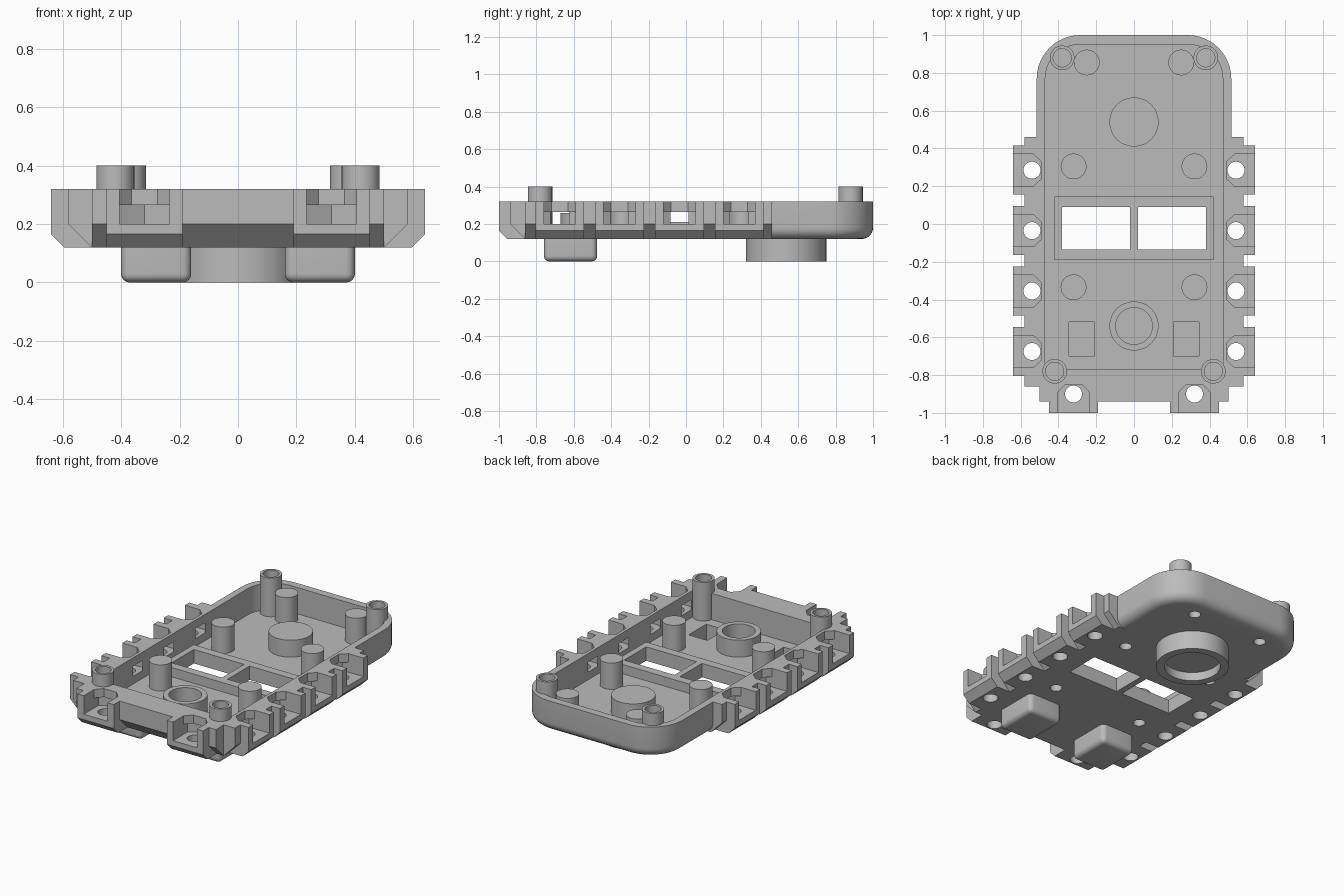
import bpy, bmesh
from math import sin, cos, pi, radians

cube = bpy.data.objects.get("Cube")
if cube:
    bpy.data.objects.remove(cube, do_unlink=True)

grey = bpy.data.materials.new("plain grey")
grey.use_nodes = True
COLOUR = (0.5, 0.5, 0.5, 1)
grey.diffuse_color = COLOUR
grey.node_tree.nodes["Principled BSDF"].inputs["Base Color"].default_value = COLOUR

BOTTOM, FLOOR, RIM = 0.12, 0.15, 0.32
SIDES = (-1, 1)


def prism(name, points, low, high, axis="z", bevel=None, radius=0):
    """Extrude a 2D outline along an axis; bevel chooses edges to round."""
    place = {"x": lambda a, b, h: (h, a, b),
             "y": lambda a, b, h: (a, h, b),
             "z": lambda a, b, h: (a, b, h)}[axis]
    bm = bmesh.new()
    rings = [[bm.verts.new(place(a, b, h)) for a, b in points] for h in (low, high)]
    bm.faces.new(rings[0])
    bm.faces.new(rings[1])
    n = len(points)
    for i in range(n):
        j = (i + 1) % n
        bm.faces.new((rings[0][i], rings[0][j], rings[1][j], rings[1][i]))
    bmesh.ops.recalc_face_normals(bm, faces=bm.faces)
    if bevel:
        bmesh.ops.bevel(bm, geom=[e for e in bm.edges if bevel(e)], offset=radius,
                        segments=6, profile=0.5, affect="EDGES")
    mesh = bpy.data.meshes.new(name)
    bm.to_mesh(mesh)
    bm.free()
    mesh.materials.append(grey)
    obj = bpy.data.objects.new(name, mesh)
    bpy.context.collection.objects.link(obj)
    return obj


def rect(x0, x1, y0, y1):
    return [(x0, y0), (x1, y0), (x1, y1), (x0, y1)]


def box(name, x0, x1, y0, y1, low, high, **kw):
    return prism(name, rect(x0, x1, y0, y1), low, high, **kw)


def disc(name, x, y, r, low, high, n=48):
    ring = [(x + r * cos(2 * pi * i / n), y + r * sin(2 * pi * i / n)) for i in range(n)]
    return prism(name, ring, low, high)


def arch(half, front, back, r, n=12):
    """Rectangle whose two back corners are rounded."""
    pts = [(-half, front), (half, front)]
    for sx, start in ((1, 0), (-1, pi / 2)):
        for i in range(n + 1):
            a = start + pi / 2 * i / n
            pts.append((sx * (half - r) + r * cos(a), back - r + r * sin(a)))
    return pts


def combine(obj, tool, operation):
    """Apply a boolean and discard the tool."""
    mod = obj.modifiers.new("cut", "BOOLEAN")
    mod.operation, mod.solver, mod.object = operation, "EXACT", tool
    graph = bpy.context.evaluated_depsgraph_get()
    mesh = bpy.data.meshes.new_from_object(obj.evaluated_get(graph))
    obj.modifiers.clear()
    obj.data = mesh
    bpy.data.objects.remove(tool, do_unlink=True)


def join(obj, tool):
    combine(obj, tool, "UNION")


def cut(obj, tool):
    combine(obj, tool, "DIFFERENCE")


def at_bottom(z):
    return lambda e: all(v.co.z < z + 0.001 for v in e.verts)


# Main shell: chamfered side block, front block and rounded back
shell = prism("case_shell", [(-0.5, BOTTOM), (0.5, BOTTOM), (0.58, 0.2), (0.58, RIM),
                             (-0.58, RIM), (-0.58, 0.2)], -0.86, 0.46, "y")
join(shell, prism("front_block", [(-0.7, BOTTOM), (-0.86, BOTTOM), (-0.94, 0.2),
                                  (-0.94, RIM), (-0.7, RIM)], -0.5, 0.5, "x"))
join(shell, prism("back_block", arch(0.515, 0.3, 1, 0.23), BOTTOM, RIM,
                  bevel=at_bottom(BOTTOM), radius=0.06))

# Mounting tabs with chamfered lower edges
TAB_YS = (0.285, -0.035, -0.355, -0.675)


def tab_profile(s, inner, outer):
    return [(s * inner, BOTTOM), (s * (outer - 0.045), BOTTOM), (s * outer, 0.165),
            (s * outer, RIM), (s * inner, RIM)]


for s in SIDES:
    for y in TAB_YS:
        join(shell, prism("side_tab", tab_profile(s, 0.45, 0.64), y - 0.13, y + 0.13, "y"))
    join(shell, prism("front_tab", tab_profile(-1, 0.75, 1), s * 0.32 - 0.13,
                      s * 0.32 + 0.13, "x"))

# Inner cavity
cut(shell, prism("cavity", arch(0.47, -0.77, 0.95, 0.18), FLOOR, 0.6))


# Nut slots and bolt holes; u points outward from the case, v runs along its edge
def nut_slot(to_xy, x, y):
    upper = [(0.2, -0.085), (-0.007, -0.085), (-0.05, -0.045),
             (-0.05, 0.045), (-0.007, 0.085), (0.2, 0.085)]
    lower = [(0.2, -0.085), (-0.049, -0.085), (-0.098, 0), (-0.049, 0.085), (0.2, 0.085)]
    cut(shell, prism("slot", [to_xy(*p) for p in upper], 0.24, 0.5))
    cut(shell, prism("slot", [to_xy(*p) for p in lower], 0.2, 0.265))
    cut(shell, disc("bolt_hole", x, y, 0.045, 0, 0.22, 32))


for s in SIDES:
    for y in TAB_YS:
        nut_slot(lambda u, v: (s * (0.54 + u), y + v), s * 0.54, y)
    nut_slot(lambda u, v: (s * 0.32 + v, -0.9 - u), s * 0.32, -0.9)

# Raised frame around the twin windows
frame = box("window_frame", -0.42, 0.42, -0.19, 0.145, FLOOR - 0.01, 0.21)
for s in SIDES:
    x0, x1 = sorted((s * 0.02, s * 0.38))
    for part in (shell, frame):
        cut(part, box("window", x0, x1, -0.135, 0.09, 0, 0.4))

parts = [shell, frame]

# Hollow screw posts at the corners
for x, y in ((0.38, 0.88), (0.42, -0.78)):
    for s in SIDES:
        post = disc("screw_post", s * x, y, 0.065, FLOOR - 0.01, 0.4)
        for part in (shell, post):
            cut(part, disc("bore", s * x, y, 0.048, 0.25, 0.5))
        parts.append(post)

# Support posts, drilled from below
for x, y in ((0.25, 0.855), (0.32, 0.305), (0.32, -0.335)):
    for s in SIDES:
        post = disc("support_post", s * x, y, 0.068, FLOOR - 0.01, RIM)
        for part in (shell, post):
            cut(part, disc("bore", s * x, y, 0.036, 0, 0.27, 32))
        parts.append(post)

# Bosses on the floor
parts.append(disc("solid_boss", 0, 0.54, 0.13, FLOOR - 0.01, 0.26))
ring = disc("ring_boss", 0, -0.54, 0.13, FLOOR - 0.01, 0.26)
cut(ring, disc("bore", 0, -0.54, 0.097, 0, 0.5))
parts.append(ring)

# Round cup under the back
cup = disc("bottom_cup", 0, 0.535, 0.215, 0, BOTTOM + 0.01, 64)
cut(cup, disc("recess", 0, 0.535, 0.165, -0.1, 0.055, 64))
parts.append(cup)

# Hollow rounded feet under the front
for s in SIDES:
    x0, x1 = sorted((s * 0.16, s * 0.4))
    foot = box("front_foot", x0, x1, -0.76, -0.475, 0, BOTTOM + 0.01, radius=0.03,
               bevel=lambda e: min(v.co.z for v in e.verts) < 0.001)
    p0, p1 = sorted((s * 0.21, s * 0.345))
    for part in (shell, foot):
        cut(part, box("pocket", p0, p1, -0.7, -0.52, 0.04, 0.3))
    parts.append(foot)

# Smooth the round surfaces and keep edges sharp
for obj in parts:
    for face in obj.data.polygons:
        face.use_smooth = True
    obj.data.set_sharp_from_angle(angle=radians(28))
